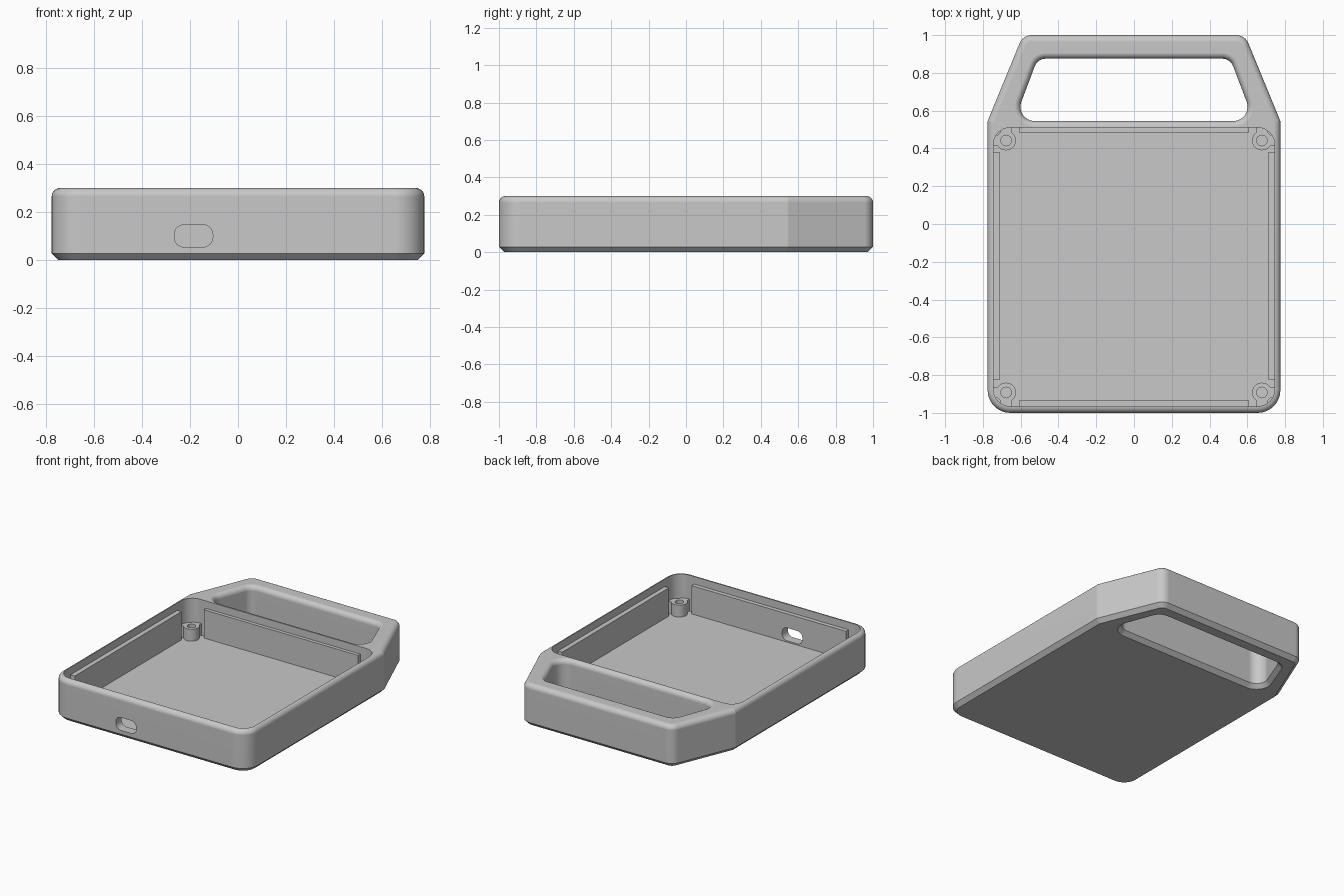
import bpy
import bmesh
from math import pi, sin, cos, tan, radians
from mathutils import Vector, Matrix

if "Cube" in bpy.data.objects:
    bpy.data.objects.remove(bpy.data.objects["Cube"])

grey = bpy.data.materials.new("plain grey")
grey.use_nodes = True
colour = (0.58, 0.58, 0.58, 1)
grey.diffuse_color = colour
grey.node_tree.nodes["Principled BSDF"].inputs["Base Color"].default_value = colour

HEIGHT, FLOOR, FILLET, CHAMFER = 0.3, 0.045, 0.035, 0.028


def outline(corners, offset=0.0, steps=8):
    """Rounded convex polygon, counter-clockwise; corners are (x, y, radius)."""
    pts = []
    n = len(corners)
    for i in range(n):
        p, a, b = (Vector(corners[j % n][:2]) for j in (i, i - 1, i + 1))
        d1, d2 = (p - a).normalized(), (b - p).normalized()
        n1, n2 = Vector((d1.y, -d1.x)), Vector((d2.y, -d2.x))
        bisector = (n1 + n2) / (1 + n1.dot(n2))
        r = max(corners[i][2] + offset, 0.004)
        centre = p + bisector * (offset - r)
        start = n1.angle_signed(n2)
        for k in range(steps + 1):
            pts.append(centre + Matrix.Rotation(-start * k / steps, 2) @ n1 * r)
    return pts


def finish(bm, name):
    bmesh.ops.recalc_face_normals(bm, faces=bm.faces)
    mesh = bpy.data.meshes.new(name)
    bm.to_mesh(mesh)
    bm.free()
    mesh.materials.append(grey)
    ob = bpy.data.objects.new(name, mesh)
    bpy.context.scene.collection.objects.link(ob)
    return ob


def loft(name, corners, levels):
    """Closed solid through (offset, z) levels of one outline."""
    bm = bmesh.new()
    rings = [[bm.verts.new((p.x, p.y, z)) for p in outline(corners, off)]
             for off, z in levels]
    for lo, hi in zip(rings, rings[1:]):
        for i in range(len(lo)):
            bm.faces.new((lo[i - 1], lo[i], hi[i], hi[i - 1]))
    bm.faces.new(rings[0])
    bm.faces.new(rings[-1])
    return finish(bm, name)


def box(name, x0, x1, y0, y1, z0, z1):
    bm = bmesh.new()
    size = Matrix.Diagonal((x1 - x0, y1 - y0, z1 - z0, 1))
    place = Matrix.Translation(((x0 + x1) / 2, (y0 + y1) / 2, (z0 + z1) / 2))
    bmesh.ops.create_cube(bm, size=1, matrix=place @ size)
    return finish(bm, name)


def activate(ob):
    bpy.ops.object.select_all(action='DESELECT')
    ob.select_set(True)
    bpy.context.view_layer.objects.active = ob


def cut(ob, cutter):
    mod = ob.modifiers.new("cut", 'BOOLEAN')
    mod.operation = 'DIFFERENCE'
    mod.solver = 'EXACT'
    mod.object = cutter
    activate(ob)
    bpy.ops.object.modifier_apply(modifier=mod.name)


def smooth(ob):
    activate(ob)
    bpy.ops.object.shade_smooth_by_angle(angle=radians(30))
    mod = ob.modifiers.new("even shading", 'WEIGHTED_NORMAL')
    mod.keep_sharp = True


def mirrored(right_side):
    """Right-hand corners listed bottom to top, completed on the left."""
    return right_side + [(-x, y, r) for x, y, r in reversed(right_side)]


# Rounded top edge as (inset, z) steps
quarter = [pi / 2 * k / 6 for k in range(7)]
top_edge = [(FILLET * (1 - cos(a)), HEIGHT - FILLET + FILLET * sin(a)) for a in quarter]

# Case body with the tapered handle frame
body = loft("case_body",
            mirrored([(0.775, -1, 0.12), (0.775, 0.545, 0.03), (0.588, 1, 0.07)]),
            [(-CHAMFER, 0), (0, CHAMFER)] + [(-d, z) for d, z in top_edge])

# Handle opening, chamfered below and rounded above
opening = loft("handle_opening_cutter",
               mirrored([(0.635, 0.545, 0.075), (0.51, 0.875, 0.06)]),
               [(CHAMFER * 2, -CHAMFER), (0, CHAMFER)]
               + [(d * 0.9, z) for d, z in top_edge] + [(FILLET * 0.9, HEIGHT + 0.1)])

# Main compartment
cavity = loft("compartment_cutter",
              mirrored([(0.745, -0.965, 0.09), (0.745, 0.51, 0.09)]),
              [(0, FLOOR), (0, HEIGHT + 0.1)])

# Rounded cable port through the front wall
port = loft("port_cutter",
            [(-0.265, 0.055, 0.04), (-0.105, 0.055, 0.04),
             (-0.105, 0.147, 0.04), (-0.265, 0.147, 0.04)],
            [(0, 0.85), (0, 1.1)])
port.data.transform(Matrix.Rotation(pi / 2, 4, 'X'))

for cutter in (opening, cavity, port):
    cut(body, cutter)
smooth(body)

# Wall ribs that stop short of the corners
RIB_TOP = 0.247
box("front_rib", -0.61, 0.61, -0.97, -0.935, FLOOR - 0.01, RIB_TOP)
box("back_rib", -0.61, 0.61, 0.485, 0.515, FLOOR - 0.01, RIB_TOP)
for side, name in ((1, "left_rib"), (-1, "right_rib")):
    xs = sorted((side * 0.712, side * 0.75))
    box(name, xs[0], xs[1], -0.825, 0.38, FLOOR - 0.01, RIB_TOP)
cut(bpy.data.objects["front_rib"], port)

# Screw posts joined to each corner of the compartment
POST_TOP, POST_R, HOLE_R = 0.13, 0.052, 0.028
for sx, side in ((1, "left"), (-1, "right")):
    for sy, y, end in ((1, 0.442, "back"), (-1, -0.892, "front")):
        x = sx * 0.677
        reach = [(x, sx * 0.75), (y, y + sy * 0.075)]
        (x0, x1), (y0, y1) = (sorted(r) for r in reach)
        name = end + "_" + side + "_screw_post"
        # Round post with webs running to both walls
        post = loft(name, [(x + a * POST_R, y + b * POST_R, POST_R)
                           for a, b in ((-1, -1), (1, -1), (1, 1), (-1, 1))],
                    [(0, FLOOR - 0.01), (0, POST_TOP)])
        hole = loft("screw_hole_cutter", [(x + a * HOLE_R, y + b * HOLE_R, HOLE_R)
                                          for a, b in ((-1, -1), (1, -1), (1, 1), (-1, 1))],
                    [(0, FLOOR + 0.005), (0, HEIGHT)])
        web_x = box(name + "_side_web", x0, x1, y - 0.03, y + 0.03, FLOOR - 0.01, POST_TOP - 0.001)
        web_y = box(name + "_end_web", x - 0.03, x + 0.03, y0, y1, FLOOR - 0.01, POST_TOP - 0.001)
        for part in (post, web_x, web_y):
            cut(part, hole)
        smooth(post)
        bpy.data.objects.remove(hole)

for cutter in (opening, cavity, port):
    bpy.data.objects.remove(cutter)
